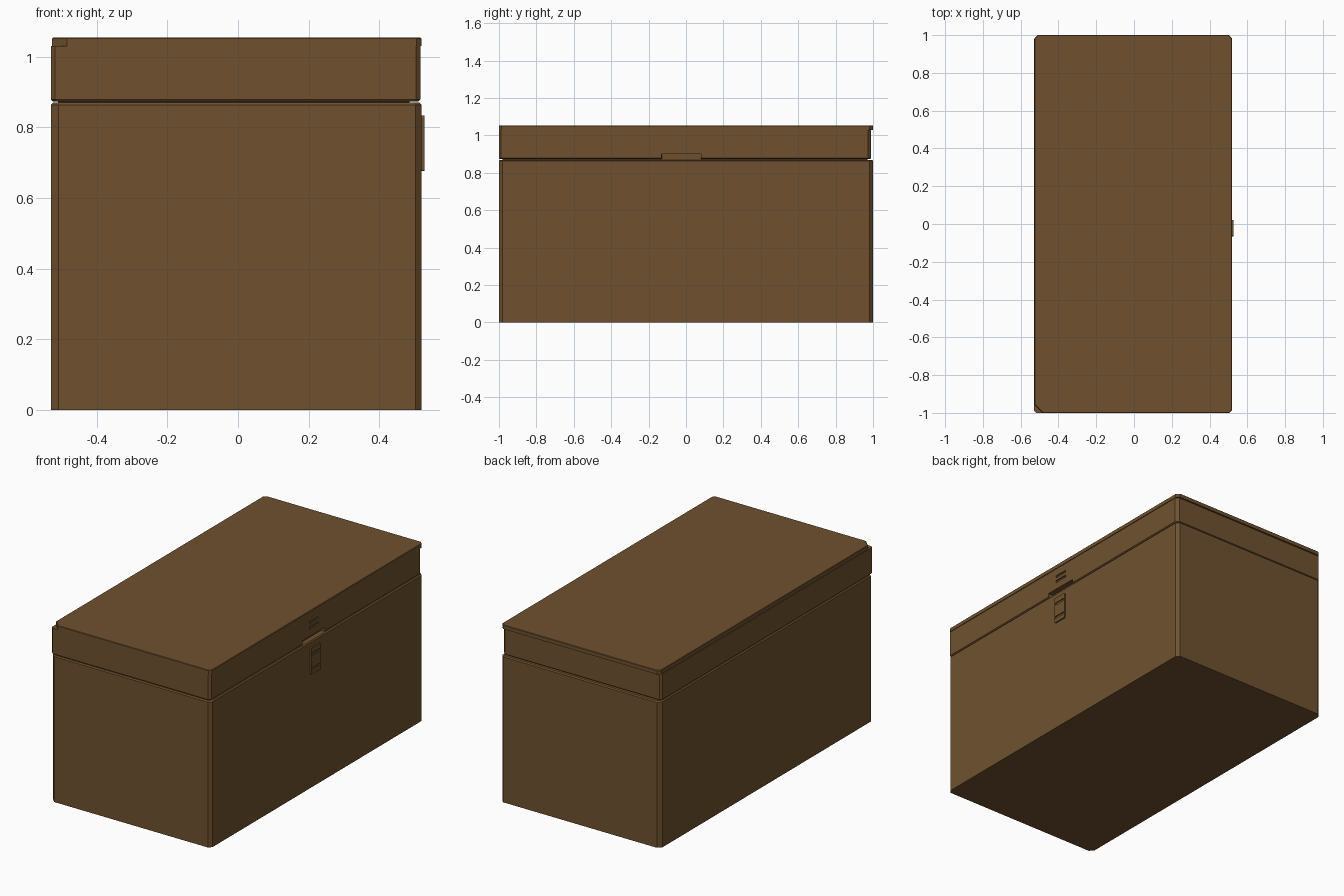
import bpy, bmesh, math

if "Cube" in bpy.data.objects:
    bpy.data.objects.remove(bpy.data.objects["Cube"])

wood = bpy.data.materials.new("brown")
wood.diffuse_color = (0.160, 0.083, 0.028, 1)
wood.use_nodes = True
wood.node_tree.nodes["Principled BSDF"].inputs["Base Color"].default_value = wood.diffuse_color


def finish(bm, name):
    bmesh.ops.recalc_face_normals(bm, faces=bm.faces)
    me = bpy.data.meshes.new(name)
    bm.to_mesh(me)
    bm.free()
    me.materials.append(wood)
    ob = bpy.data.objects.new(name, me)
    bpy.context.collection.objects.link(ob)
    return ob


def box(name, x0, x1, y0, y1, z0, z1, cuts=(0, 0, 0, 0), ends=(0, 0)):
    """Box with chamfered vertical corners (-x-y, +x-y, +x+y, -x+y) and inset bottom/top edges."""
    bm = bmesh.new()

    def ring(z, d):
        a, b, c, e = x0 + d, x1 - d, y0 + d, y1 - d
        k, l, m, n = [max(q, 0.001) for q in cuts]
        pts = [(a, c + k), (a + k, c), (b - l, c), (b, c + l),
               (b, e - m), (b - m, e), (a + n, e), (a, e - n)]
        return [bm.verts.new((x, y, z)) for x, y in pts]

    levels = [(z0, ends[0])]
    if ends[0]:
        levels.append((z0 + ends[0], 0))
    if ends[1]:
        levels.append((z1 - ends[1], 0))
    levels.append((z1, ends[1]))
    rings = [ring(z, d) for z, d in levels]
    for r, s in zip(rings, rings[1:]):
        for i in range(8):
            j = (i + 1) % 8
            bm.faces.new((r[i], r[j], s[j], s[i]))
    bm.faces.new(rings[0][::-1])
    bm.faces.new(rings[-1])
    return finish(bm, name)


def pill(name, x0, x1, y0, y1, z0, z1, r, n=4):
    """Rounded plate lying in the yz plane."""
    bm = bmesh.new()
    loops = []
    for x in (x0, x1):
        loop = []
        for k, (cy, cz) in enumerate([(y1 - r, z1 - r), (y0 + r, z1 - r), (y0 + r, z0 + r), (y1 - r, z0 + r)]):
            for i in range(n + 1):
                a = math.pi / 2 * (k + i / n)
                loop.append(bm.verts.new((x, cy + r * math.cos(a), cz + r * math.sin(a))))
        loops.append(loop)
    p, q = loops
    for i in range(len(p)):
        j = (i + 1) % len(p)
        bm.faces.new((p[i], p[j], q[j], q[i]))
    bm.faces.new(p[::-1])
    bm.faces.new(q)
    return finish(bm, name)


def carve(ob, cutters):
    for c in cutters:
        m = ob.modifiers.new("cut", 'BOOLEAN')
        m.operation = 'DIFFERENCE'
        m.solver = 'EXACT'
        m.object = c
        c.hide_render = True
        c.hide_set(True)


# chest body, seam core, lid and top panel
box("chest_body", -0.53, 0.52, -1, 1, 0, 0.87, (0.022, 0.018, 0.018, 0.022), (0, 0.006))
box("seam_core", -0.51, 0.485, -0.98, 0.97, 0.86, 0.88)
lid = box("lid", -0.53, 0.516, -1, 0.99, 0.874, 1.031, (0.012, 0.012, 0.018, 0.012), (0.005, 0))
box("lid_top_panel", -0.526, 0.52, -1, 1, 1.03, 1.054, (0.042, 0.014, 0.018, 0.016), (0, 0.003))

# finger notch and slots in the lid
carve(lid, [
    box("notch_cutter", 0.486, 0.56, -0.13, 0.08, 0.86, 0.90),
    pill("upper_slot_cutter", 0.508, 0.56, -0.065, 0.02, 0.972, 0.986, 0.006),
    pill("lower_slot_cutter", 0.508, 0.56, -0.065, 0.02, 0.941, 0.955, 0.006)])

# latch plate with two slots
latch = pill("latch_plate", 0.51, 0.528, -0.065, 0.022, 0.676, 0.834, 0.006)
carve(latch, [
    pill("upper_latch_slot_cutter", 0.522, 0.56, -0.06, 0.017, 0.788, 0.802, 0.006),
    pill("lower_latch_slot_cutter", 0.522, 0.56, -0.06, 0.017, 0.701, 0.715, 0.006)])
